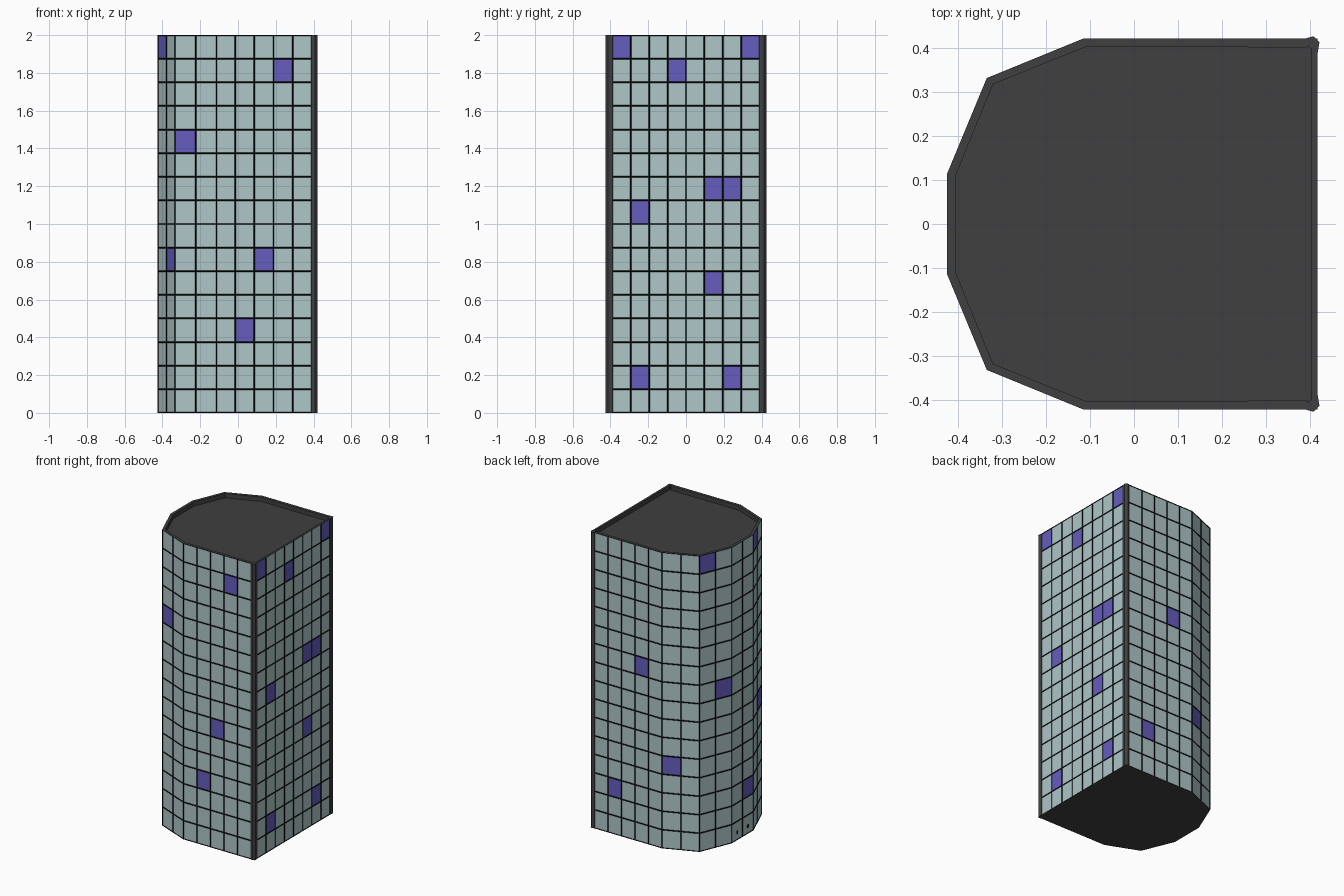
import bpy, bmesh
from mathutils import Vector

if "Cube" in bpy.data.objects:
    bpy.data.objects.remove(bpy.data.objects["Cube"])

HEIGHT, ROWS = 2.0, 16


def material(name, rgb):
    m = bpy.data.materials.new(name)
    m.diffuse_color = (*rgb, 1)
    m.use_nodes = True
    m.node_tree.nodes["Principled BSDF"].inputs["Base Color"].default_value = m.diffuse_color
    return m


dark = material("dark_frame", (0.05, 0.05, 0.05))
black = material("black_mullion", (0.004, 0.004, 0.004))
glass = material("pale_glass", (0.43, 0.57, 0.58))
purple = material("purple_glass", (0.13, 0.11, 0.52))


def finish(name, bm, *mats):
    me = bpy.data.meshes.new(name)
    bm.to_mesh(me)
    bm.free()
    for m in mats:
        me.materials.append(m)
    ob = bpy.data.objects.new(name, me)
    bpy.context.collection.objects.link(ob)
    return ob


def prism(name, outline, z0, z1, mat):
    bm = bmesh.new()
    lo = [bm.verts.new((x, y, z0)) for x, y in outline]
    hi = [bm.verts.new((x, y, z1)) for x, y in outline]
    bm.faces.new(lo)
    bm.faces.new(hi)
    n = len(outline)
    for i in range(n):
        j = (i + 1) % n
        bm.faces.new((lo[i], lo[j], hi[j], hi[i]))
    bmesh.ops.recalc_face_normals(bm, faces=bm.faces)
    return finish(name, bm, mat)


# Footprint: half outline from the front right corner, mirrored to the back
half = [(0.39, -0.422), (-0.115, -0.422), (-0.335, -0.332), (-0.425, -0.115)]
curve = half + [(x, -y) for x, y in reversed(half)]
right = [(0.418, 0.39), (0.418, -0.39)]


# Curtain wall: gridded sheet with every pane inset into black mullions
def facade(name, path, counts, accents):
    pts = []
    for a, b, n in zip(path, path[1:], counts):
        pts += [Vector(a).lerp(Vector(b), k / n) for k in range(n)]
    pts.append(Vector(path[-1]))
    bm = bmesh.new()
    grid = [[bm.verts.new((p.x, p.y, HEIGHT * r / ROWS)) for r in range(ROWS + 1)]
            for p in pts]
    panes = []
    for c in range(len(pts) - 1):
        for r in range(ROWS):
            f = bm.faces.new((grid[c][r], grid[c][r + 1],
                              grid[c + 1][r + 1], grid[c + 1][r]))
            f.material_index = 2 if (c, r) in accents else 1
            panes.append(f)
    bm.normal_update()
    res = bmesh.ops.inset_individual(bm, faces=panes, thickness=0.0055, depth=-0.003)
    for f in res["faces"]:
        f.material_index = 0
    return finish(name, bm, black, glass, purple)


facade("curved_glass_wall", curve, [5, 2, 2, 2, 2, 2, 5],
       {(1, 14), (3, 3), (2, 6), (6, 11), (8, 15), (7, 6), (9, 2), (12, 15),
        (11, 8), (14, 4), (16, 9), (18, 2)})
facade("right_glass_wall", right, [8],
       {(7 - c, r) for c, r in [(0, 15), (7, 15), (3, 14), (5, 9), (6, 9),
                                (1, 8), (5, 5), (1, 1), (6, 1)]})

# Base slab and roof with a thin parapet around the sunken deck
outline = curve + [(0.418, 0.422), (0.418, -0.422)]
bm = bmesh.new()
bm.faces.new([bm.verts.new((x, y, 0)) for x, y in reversed(outline)])
roof = bm.faces.new([bm.verts.new((x, y, HEIGHT)) for x, y in outline])
bmesh.ops.recalc_face_normals(bm, faces=[])
bm.normal_update()
for f, sign in zip(bm.faces, (-1, 1)):
    if f.normal.z * sign < 0:
        f.normal_flip()
bm.normal_update()
bmesh.ops.inset_individual(bm, faces=[roof], thickness=0.02, depth=0)
bmesh.ops.inset_individual(bm, faces=[roof], thickness=0, depth=-0.03)
finish("roof_and_base", bm, dark)

# Corner posts on the right side
post = [(0.39, 0.422), (0.408, 0.427), (0.422, 0.414), (0.418, 0.39), (0.398, 0.402)]
for name, s in (("back_corner_post", 1), ("front_corner_post", -1)):
    prism(name, [(x, s * y) for x, y in post], 0, HEIGHT, dark)

# Small door handles on the left side
for name, y in (("front_door_handle", -0.057), ("back_door_handle", 0.057)):
    prism(name, [(-0.425, y - 0.008), (-0.415, y - 0.008),
                 (-0.415, y + 0.008), (-0.425, y + 0.008)], 0.04, 0.06, black)
